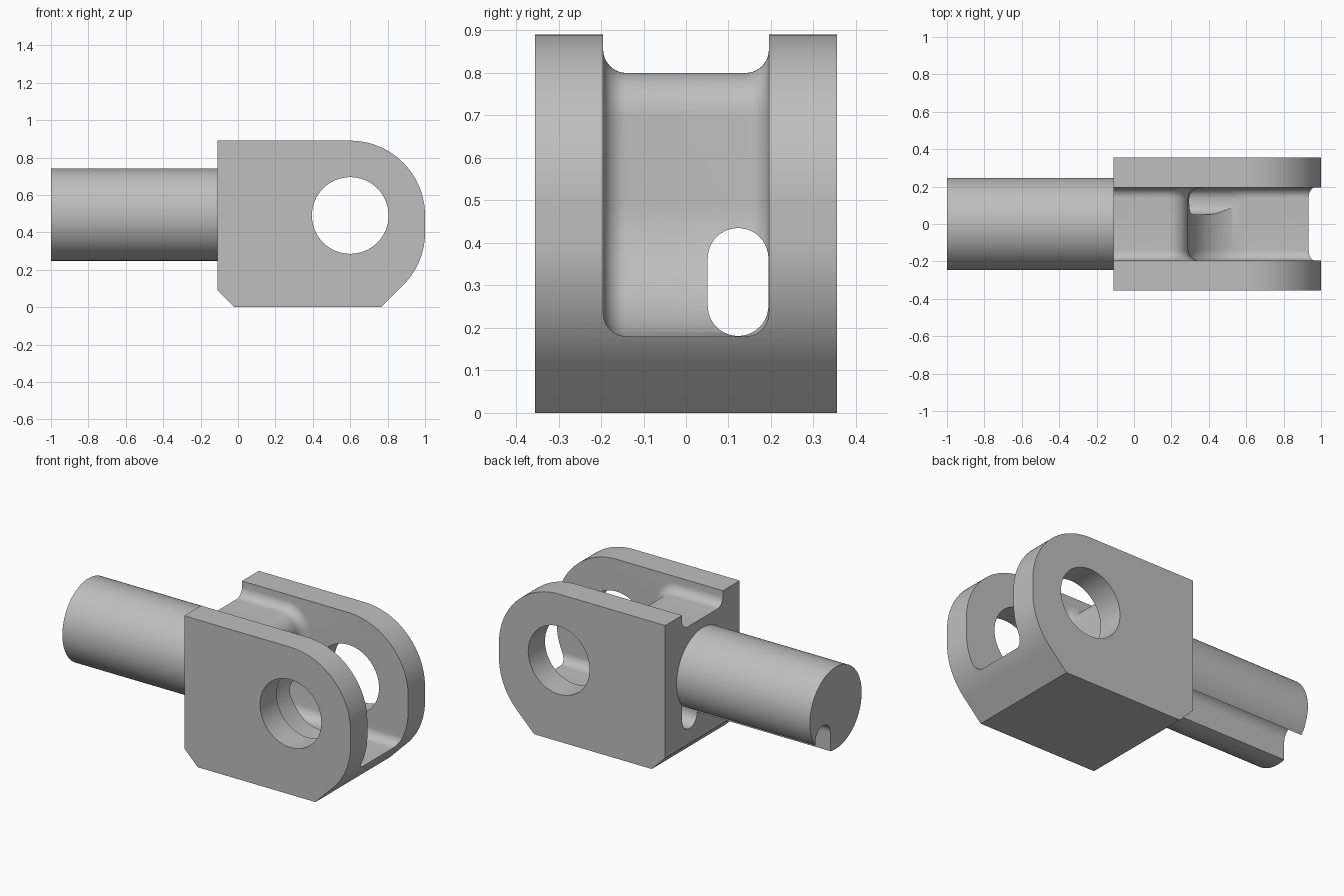
import bpy, bmesh
from math import sin, cos, pi, radians
from mathutils import Vector

if "Cube" in bpy.data.objects:
    bpy.data.objects.remove(bpy.data.objects["Cube"])

PIN = (0.6, 0.49)      # pin axis in x, z
HALF_W = 0.355         # half width of the body
SLOT_W = 0.195         # half width of the fork slot


def arc(cx, cy, r, a0, a1, n):
    """Points along an arc, angles in degrees."""
    return [(cx + r * cos(radians(a0 + (a1 - a0) * i / n)),
             cy + r * sin(radians(a0 + (a1 - a0) * i / n))) for i in range(n + 1)]


def make_object(name, bm):
    bmesh.ops.recalc_face_normals(bm, faces=bm.faces)
    mesh = bpy.data.meshes.new(name)
    bm.to_mesh(mesh)
    bm.free()
    obj = bpy.data.objects.new(name, mesh)
    bpy.context.collection.objects.link(obj)
    return obj


def prism(name, pts, axis, lo, hi):
    """Extrude a 2D outline along the x or y axis."""
    bm = bmesh.new()
    if axis == 'y':
        verts = [bm.verts.new((a, lo, b)) for a, b in pts]
        move = Vector((0, hi - lo, 0))
    else:
        verts = [bm.verts.new((lo, a, b)) for a, b in pts]
        move = Vector((hi - lo, 0, 0))
    face = bm.faces.new(verts)
    ext = bmesh.ops.extrude_face_region(bm, geom=[face], use_keep_orig=True)
    bmesh.ops.translate(bm, vec=move,
                        verts=[g for g in ext['geom'] if isinstance(g, bmesh.types.BMVert)])
    return make_object(name, bm)


def boolean(target, tool, operation):
    mod = target.modifiers.new(operation.lower(), 'BOOLEAN')
    mod.operation = operation
    mod.solver = 'EXACT'
    mod.object = tool
    bpy.context.view_layer.objects.active = target
    bpy.ops.object.modifier_apply(modifier=mod.name)
    bpy.data.objects.remove(tool)


def slot_cutter():
    """Fork slot: a round-cornered channel swept along the stepped floor line."""
    # floor stations as (x, z, normal x, normal z), normals point into the slot
    path = [(-0.3, 0.8, 0, 1)]
    for i in range(17):                                   # convex shoulder
        a = radians(90 - 90 * i / 16)
        path.append((0.19 + 0.1 * cos(a), 0.7 + 0.1 * sin(a), cos(a), sin(a)))
    for i in range(33):                                   # concave, around the pin
        a = radians(180 + 90 * i / 32)
        path.append((PIN[0] + 0.31 * cos(a), PIN[1] + 0.31 * sin(a), -cos(a), -sin(a)))
    path.append((1.2, 0.18, 0, 1))
    # cross-section as (y, height above floor)
    f = 0.055
    section = (arc(-SLOT_W + f, f, f, 180, 270, 10) + arc(SLOT_W - f, f, f, 270, 360, 10))
    bm = bmesh.new()
    rows = [[bm.verts.new((x + nx * d, y, z + nz * d)) for y, d in section]
            for x, z, nx, nz in path]
    for r0, r1 in zip(rows, rows[1:]):
        for j in range(len(section) - 1):
            bm.faces.new((r0[j], r0[j + 1], r1[j + 1], r1[j]))
    # close the cutter above the body
    back = [bm.verts.new((-0.3, s * SLOT_W, 1.2)) for s in (-1, 1)]
    front = [bm.verts.new((1.2, s * SLOT_W, 1.2)) for s in (-1, 1)]
    bm.faces.new(rows[0] + [back[1], back[0]])
    bm.faces.new(rows[-1] + [front[1], front[0]])
    bm.faces.new([r[0] for r in rows] + [front[0], back[0]])
    bm.faces.new([r[-1] for r in rows] + [front[1], back[1]])
    bm.faces.new((back[0], back[1], front[1], front[0]))
    return make_object("slot_cutter", bm)


# Fork body: rounded nose, chamfered lower corners
outline = [(-0.11, 0.89), (-0.11, 0.09), (-0.02, 0.0), (0.766, 0.0)]
outline += arc(0.6, 0.40, 0.4, -45, 0, 16)
outline += arc(PIN[0], PIN[1], 0.4, 0, 90, 32)
body = prism("clevis_body", outline, 'y', -HALF_W, HALF_W)

# Fork slot and pin hole
boolean(body, slot_cutter(), 'DIFFERENCE')
hole = prism("pin_hole_cutter", arc(*PIN, 0.205, 0, 360, 64)[:-1], 'y', -0.5, 0.5)
boolean(body, hole, 'DIFFERENCE')

# Round shank
shank = prism("shank", arc(0, 0.495, 0.247, 0, 360, 80)[:-1], 'x', -1.0, -0.06)
boolean(body, shank, 'UNION')

# Round-ended groove along the shank and through the back wall into the slot
r = 0.0715
groove = prism("groove_cutter",
               arc(0.1225, 0.435 - r, r, 0, 180, 20) + arc(0.1225, 0.181 + r, r, 180, 360, 20),
               'x', -1.2, 0.6)
boolean(body, groove, 'DIFFERENCE')

# Colour and shading
steel = bpy.data.materials.new("grey_steel")
steel.diffuse_color = (0.52, 0.52, 0.52, 1)
steel.use_nodes = True
steel.node_tree.nodes["Principled BSDF"].inputs["Base Color"].default_value = steel.diffuse_color
body.data.materials.clear()
body.data.materials.append(steel)
for p in body.data.polygons:
    p.material_index = 0
bpy.ops.object.select_all(action='DESELECT')
body.select_set(True)
bpy.context.view_layer.objects.active = body
bpy.ops.object.shade_smooth_by_angle(angle=radians(30))
